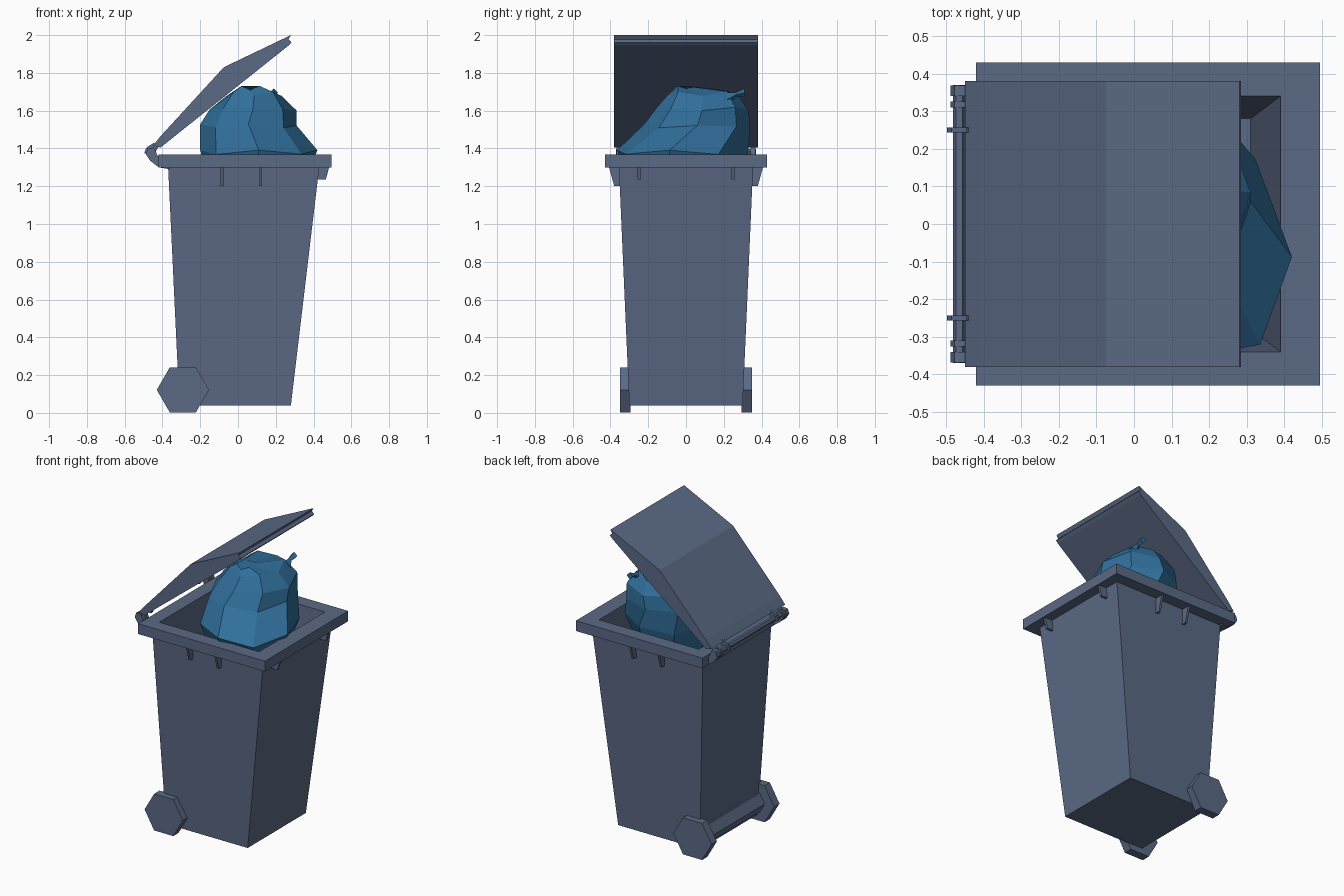
import bpy, bmesh, math

if "Cube" in bpy.data.objects:
    bpy.data.objects.remove(bpy.data.objects["Cube"])

def material(name, rgb):
    m = bpy.data.materials.new(name)
    m.diffuse_color = (*rgb, 1)
    m.use_nodes = True
    m.node_tree.nodes["Principled BSDF"].inputs["Base Color"].default_value = m.diffuse_color
    return m

GREY = material("blue grey plastic", (0.105, 0.143, 0.235))
BLUE = material("blue bag film", (0.03, 0.16, 0.33))

def make(name, verts, faces, mat=GREY):
    me = bpy.data.meshes.new(name)
    me.from_pydata(verts, [], faces)
    bm = bmesh.new()
    bm.from_mesh(me)
    bmesh.ops.recalc_face_normals(bm, faces=bm.faces)
    bm.to_mesh(me)
    bm.free()
    ob = bpy.data.objects.new(name, me)
    bpy.context.collection.objects.link(ob)
    me.materials.append(mat)
    return ob

def loft(name, rings, mat=GREY, closed=False):
    """Skin equal-length rings; cap the ends, or join last to first."""
    n, k = len(rings[0]), len(rings)
    faces = [(i*n + j, i*n + (j+1) % n, (i+1) % k*n + (j+1) % n, (i+1) % k*n + j)
             for i in range(k if closed else k - 1) for j in range(n)]
    if not closed:
        faces += [tuple(range(n)), tuple(range((k-1)*n, k*n))]
    return make(name, [v for r in rings for v in r], faces, mat)

def rect(x0, x1, y, z):
    return [(x0, -y, z), (x1, -y, z), (x1, y, z), (x0, y, z)]

def extrude_y(name, profile, y0, y1):
    return loft(name, [[(x, y, z) for x, z in profile] for y in (y0, y1)])

def extrude_x(name, profile, x0, x1):
    return loft(name, [[(x, y, z) for y, z in profile] for x in (x0, x1)])

def hexagon(cx, cz, r):
    return [(cx + r*math.cos(a*math.pi/3), cz + r*math.sin(a*math.pi/3)) for a in range(6)]

# Tapered bin with overhanging rim and hollow inside
loft("bin_body", [
    rect(-0.31, 0.28, 0.30, 0.04),
    rect(-0.37, 0.43, 0.355, 1.30),
    rect(-0.42, 0.495, 0.43, 1.30),
    rect(-0.42, 0.495, 0.43, 1.367),
    rect(-0.33, 0.39, 0.34, 1.367),
    rect(-0.30, 0.31, 0.28, 0.70),
])

# Stiffening ribs under the rim
for s in (-1, 1):
    for x in (-0.085, 0.12):
        extrude_x("side_rib", [(s*0.34, 1.31), (s*0.41, 1.31), (s*0.38, 1.20), (s*0.34, 1.20)],
                  x - 0.007, x + 0.007)
    extrude_y("front_rib", [(0.41, 1.31), (0.485, 1.31), (0.465, 1.235), (0.41, 1.235)],
              s*0.25 - 0.008, s*0.25 + 0.008)

# Open lid: bent wedge with a notched front lip
extrude_y("lid", [(-0.45, 1.415), (-0.41, 1.465), (-0.075, 1.83), (0.28, 2.0), (0.268, 1.978),
                  (0.284, 1.962), (0.268, 1.945), (-0.41, 1.405)], -0.38, 0.38)

# Hinge rod, bin brackets and lid arms
extrude_y("hinge_rod", hexagon(-0.465, 1.383, 0.017), -0.37, 0.37)
for s in (-1, 1):
    for y, w in ((0.355, 0.014), (0.318, 0.008)):
        extrude_y("hinge_bracket", [(-0.36, 1.29), (-0.42, 1.30), (-0.465, 1.335), (-0.488, 1.37),
                                    (-0.478, 1.40), (-0.445, 1.405), (-0.425, 1.36), (-0.36, 1.33)],
                  s*y - w, s*y + w)
    extrude_y("lid_hinge_arm", [(-0.497, 1.375), (-0.485, 1.405), (-0.445, 1.43),
                                (-0.42, 1.41), (-0.45, 1.36)], s*0.25 - 0.007, s*0.25 + 0.007)

# Six-sided wheels and their axle
for s in (-1, 1):
    extrude_y("wheel", hexagon(-0.292, 0.122, 0.138), s*0.295, s*0.35)
extrude_y("axle", hexagon(-0.292, 0.122, 0.07), -0.30, 0.30)

# Crumpled rubbish bag: rings given as height, x range, y range
def bag_ring(z, x0, x1, y0, y1, i):
    ring = []
    for k in range(8):
        a = k*math.pi/4
        crease = 1 + 0.05*math.sin(2.3*k + 1.7*i) * (k % 2)
        ring.append(((x0+x1)/2 + (x1-x0)/2*math.cos(a)*crease,
                     (y0+y1)/2 + (y1-y0)/2*math.sin(a)*crease - 0.07*math.cos(a)*(z < 1.5),
                     z + 0.012*math.sin(3*k + i)))
    return ring

RINGS = [(1.00, 0.0, 0.2, -0.15, 0.15), (1.18, -0.15, 0.34, -0.28, 0.26),
         (1.38, -0.20, 0.42, -0.365, 0.33), (1.52, -0.20, 0.31, -0.22, 0.34),
         (1.61, -0.15, 0.31, -0.16, 0.33), (1.69, -0.06, 0.23, -0.10, 0.28),
         (1.72, 0.0, 0.13, -0.06, 0.06)]
loft("rubbish_bag", [bag_ring(*r, i) for i, r in enumerate(RINGS)], BLUE)

# Tied knot on the bag
def knot_ring(y, z, r):
    return [(0.19 + r*math.cos(a*math.pi/2), y, z + r*math.sin(a*math.pi/2)) for a in range(4)]
loft("bag_knot", [knot_ring(0.22, 1.66, 0.035), knot_ring(0.265, 1.685, 0.012),
                  knot_ring(0.31, 1.695, 0.022)], BLUE)
